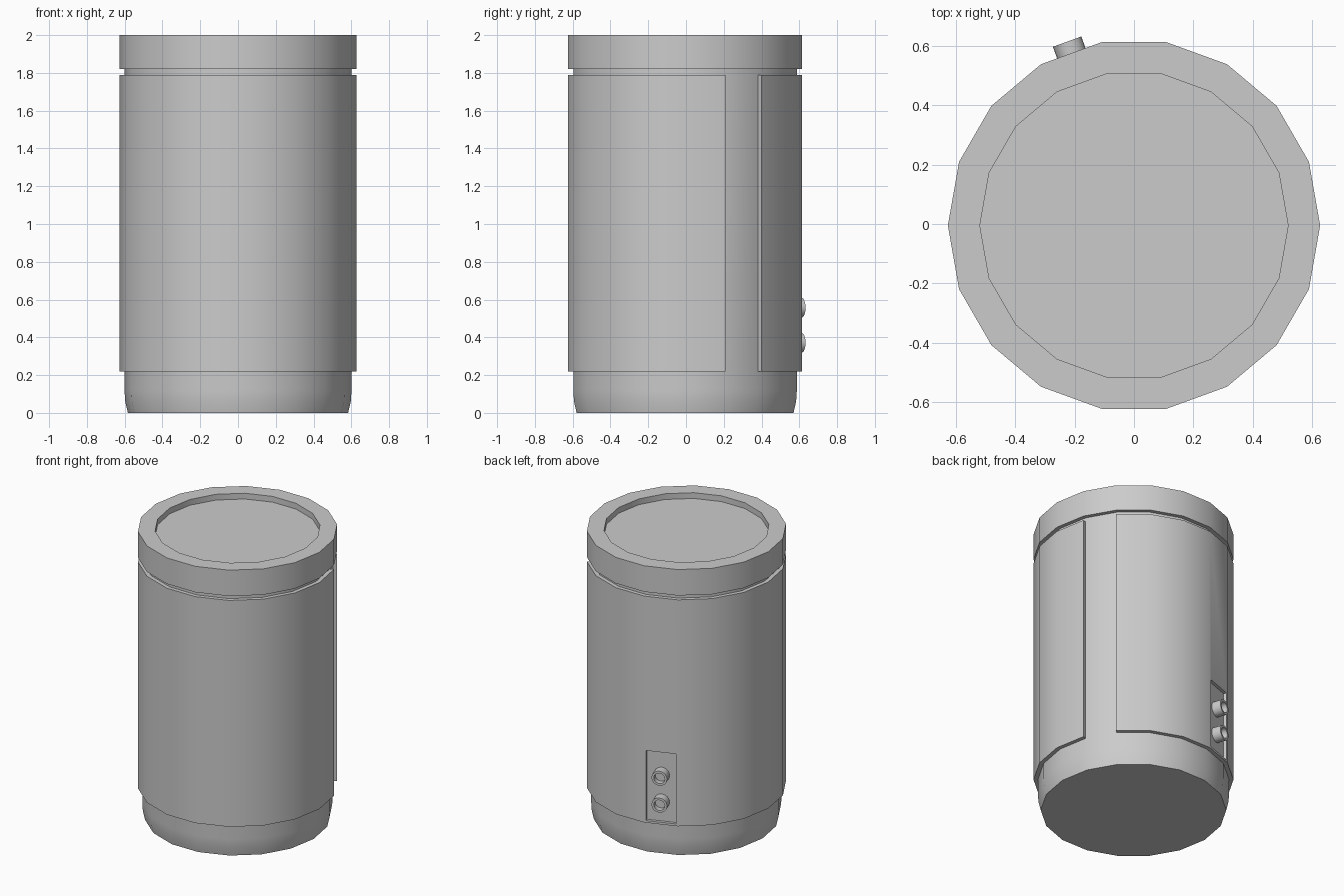
import bpy, bmesh, math
from mathutils import Matrix, Vector

if "Cube" in bpy.data.objects:
    bpy.data.objects.remove(bpy.data.objects["Cube"])

SIDES = 18
CY = -0.005           # tank axis sits slightly forward of centre


def finish(name, bm, matrix=None, smooth=True):
    bmesh.ops.recalc_face_normals(bm, faces=bm.faces)
    me = bpy.data.meshes.new(name)
    bm.to_mesh(me)
    bm.free()
    ob = bpy.data.objects.new(name, me)
    bpy.context.collection.objects.link(ob)
    ob.matrix_world = matrix or Matrix.Translation((0, CY, 0))
    if smooth:
        bpy.ops.object.select_all(action='DESELECT')
        ob.select_set(True)
        bpy.context.view_layer.objects.active = ob
        bpy.ops.object.shade_smooth_by_angle(angle=math.radians(30))
    return ob


def lathe(name, profile, sides=SIDES, matrix=None):
    """Solid of revolution from (radius, height) points, capped at both ends."""
    bm = bmesh.new()
    rings = [[bm.verts.new((r * math.cos(2 * math.pi * i / sides),
                            r * math.sin(2 * math.pi * i / sides), z))
              for i in range(sides)] for r, z in profile]
    for a, b in zip(rings, rings[1:]):
        for i in range(sides):
            j = (i + 1) % sides
            bm.faces.new((a[i], a[j], b[j], b[i]))
    bm.faces.new(rings[0])
    bm.faces.new(rings[-1])
    return finish(name, bm, matrix)


def split_sleeve(name, r_in, r_out, z0, z1, start, steps):
    """Thick sleeve running round part of the circle."""
    bm = bmesh.new()
    rows = []
    for k in range(steps + 1):
        a = math.radians(start + 20 * k)
        rows.append([bm.verts.new((r * math.cos(a), r * math.sin(a), z))
                     for r, z in ((r_in, z0), (r_out, z0), (r_out, z1), (r_in, z1))])
    for a, b in zip(rows, rows[1:]):
        for i in range(4):
            j = (i + 1) % 4
            bm.faces.new((a[i], a[j], b[j], b[i]))
    bm.faces.new(rows[0])
    bm.faces.new(rows[-1])
    return finish(name, bm, smooth=False)


def box(name, size, matrix):
    bm = bmesh.new()
    bmesh.ops.create_cube(bm, size=1, matrix=Matrix.Diagonal((*size, 1)))
    return finish(name, bm, matrix, smooth=False)


def on_back(dist, z):
    """Frame on the back-left facet: local x points outward, z up."""
    a = math.radians(110)
    loc = Vector((dist * math.cos(a), CY + dist * math.sin(a), z))
    return Matrix.Translation(loc) @ Matrix.Rotation(a, 4, 'Z')


# Inner drum with tapered foot
lathe("inner_drum", [(0.583, 0), (0.597, 0.06), (0.601, 0.12), (0.601, 1.85)])

# Lid with a shallow recessed top
lathe("lid", [(0.59, 1.82), (0.628, 1.82), (0.628, 2.0), (0.52, 2.0), (0.52, 1.96)])

# Outer jacket, open over one facet at the back right
jacket = split_sleeve("outer_jacket", 0.6, 0.628, 0.22, 1.79, 40, 17)

# Service window cut through the jacket
cutter = box("window_cutter", (0.1, 0.195, 0.485), on_back(0.62, 0.4775))
cutter.hide_render = True
cut = jacket.modifiers.new("window", 'BOOLEAN')
cut.operation = 'DIFFERENCE'
cut.solver = 'EXACT'
cut.object = cutter
bpy.ops.object.select_all(action='DESELECT')
jacket.select_set(True)
bpy.context.view_layer.objects.active = jacket
bpy.ops.object.modifier_apply(modifier="window")
bpy.data.objects.remove(cutter)
bpy.ops.object.shade_smooth_by_angle(angle=math.radians(30))

# Flat panel set into the window
box("window_panel", (0.02, 0.196, 0.486), on_back(0.588, 0.4775))

# Two hollow pipe sockets
for label, z in (("upper", 0.557), ("lower", 0.371)):
    lathe(label + "_pipe_socket",
          [(0.051, 0), (0.051, 0.075), (0.036, 0.075), (0.036, 0.035)], 16,
          on_back(0.585, z) @ Matrix.Rotation(math.pi / 2, 4, 'Y'))
